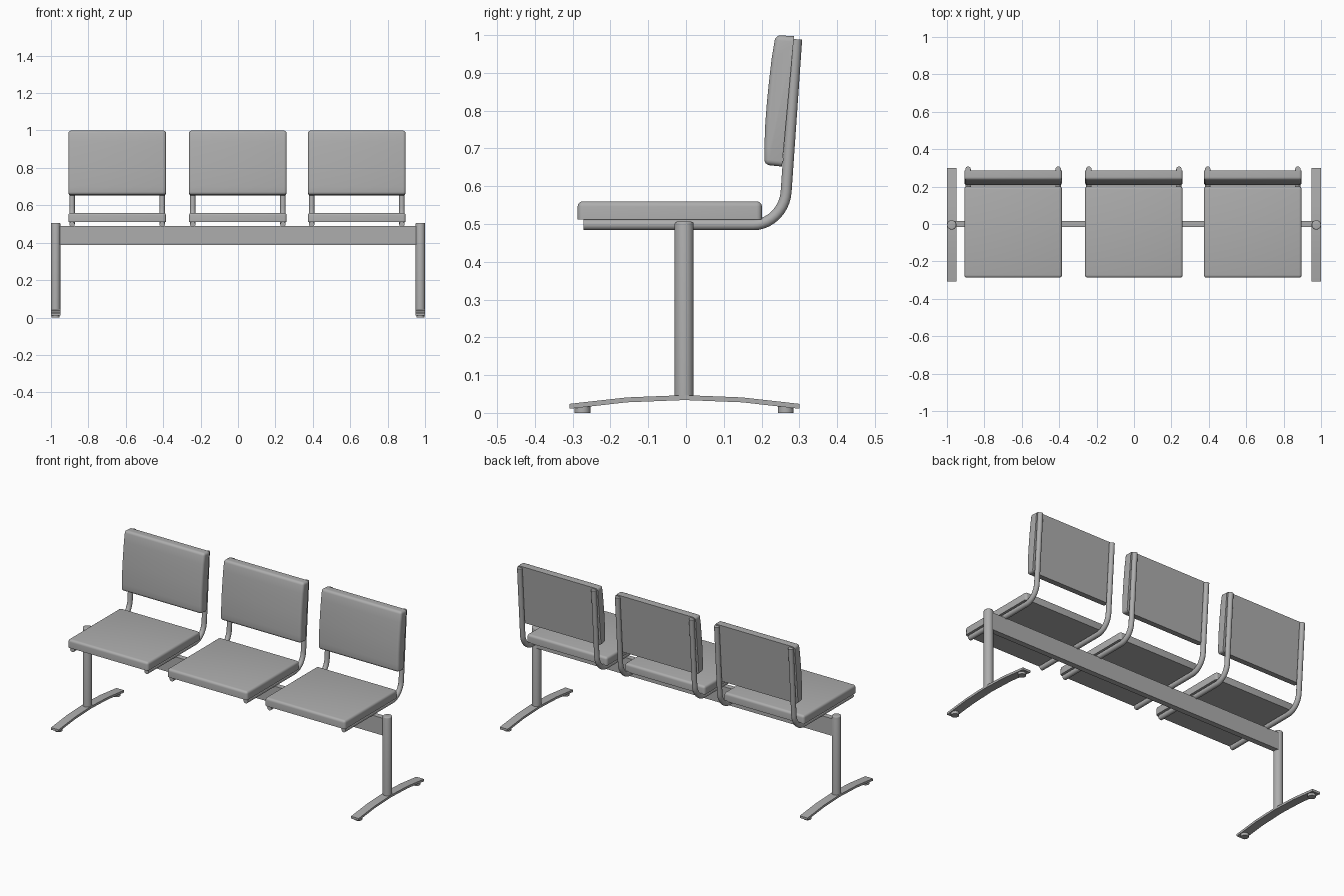
import bpy, bmesh, math
from mathutils import Vector

if "Cube" in bpy.data.objects:
    bpy.data.objects.remove(bpy.data.objects["Cube"])

grey = bpy.data.materials.new("dark_grey")
grey.diffuse_color = (0.42, 0.42, 0.42, 1)
grey.use_nodes = True
grey.node_tree.nodes["Principled BSDF"].inputs["Base Color"].default_value = grey.diffuse_color


def finish(name, bm, angle=35):
    bmesh.ops.recalc_face_normals(bm, faces=bm.faces)
    me = bpy.data.meshes.new(name)
    bm.to_mesh(me)
    bm.free()
    me.materials.append(grey)
    ob = bpy.data.objects.new(name, me)
    bpy.context.collection.objects.link(ob)
    bpy.ops.object.select_all(action='DESELECT')
    ob.select_set(True)
    bpy.context.view_layer.objects.active = ob
    bpy.ops.object.shade_smooth_by_angle(angle=math.radians(angle))
    return ob


def extrude_x(name, profile, x0, x1, bevel=0, keep_sharp=None):
    """Extrude a (y, z) profile along x, rounding the sharp edges
    except those for which keep_sharp(v1, v2) is true."""
    bm = bmesh.new()
    face = bm.faces.new([bm.verts.new((x0, y, z)) for y, z in profile])
    new = bmesh.ops.extrude_face_region(bm, geom=[face])['geom']
    bmesh.ops.translate(bm, vec=(x1 - x0, 0, 0),
                        verts=[g for g in new if isinstance(g, bmesh.types.BMVert)])
    bmesh.ops.recalc_face_normals(bm, faces=bm.faces)
    if bevel:
        edges = [e for e in bm.edges if e.calc_face_angle(0) > 0.5
                 and not keep_sharp(e.verts[0].co, e.verts[1].co)]
        bmesh.ops.bevel(bm, geom=edges, offset=bevel, segments=4,
                        profile=0.5, affect='EDGES', clamp_overlap=True)
    return finish(name, bm)


def cylinder(name, x, y, z0, z1, r, bevel=0):
    bm = bmesh.new()
    bmesh.ops.create_cone(bm, cap_ends=True, segments=32, radius1=r, radius2=r, depth=z1 - z0)
    bmesh.ops.translate(bm, verts=bm.verts, vec=(x, y, (z0 + z1) / 2))
    if bevel:
        top = [e for e in bm.edges if all(v.co.z > z1 - 1e-4 for v in e.verts)]
        bmesh.ops.bevel(bm, geom=top, offset=bevel, segments=3, profile=0.5, affect='EDGES')
    return finish(name, bm)


def tube(name, x, path, r, sides=16):
    """Sweep a circle along a (y, z) path in the plane of constant x."""
    bm = bmesh.new()
    pts = [Vector(p) for p in path]
    rings = []
    for i, p in enumerate(pts):
        t = (pts[min(i + 1, len(pts) - 1)] - pts[max(i - 1, 0)]).normalized()
        n = Vector((-t.y, t.x))
        ring = []
        for k in range(sides):
            a = 2 * math.pi * k / sides
            q = p + n * (r * math.sin(a))
            ring.append(bm.verts.new((x + r * math.cos(a), q.x, q.y)))
        rings.append(ring)
    for a, b in zip(rings, rings[1:]):
        for k in range(sides):
            j = (k + 1) % sides
            bm.faces.new((a[k], a[j], b[j], b[k]))
    bm.faces.new(rings[0])
    bm.faces.new(rings[-1])
    return finish(name, bm)


# Frame tube path: along under the seat, round the bend, up the back
start, corner, end = Vector((0.178, 0.498)), Vector((0.259, 0.498)), Vector((0.265, 0.585))
w = math.sqrt(0.5)
frame_path = [(-0.271, 0.498)]
for i in range(11):
    t = i / 10
    b0, b1, b2 = (1 - t) ** 2, 2 * t * (1 - t) * w, t * t
    frame_path.append((start * b0 + corner * b1 + end * b2) / (b0 + b1 + b2))
frame_path.append((0.293, 0.989))

seat_profile = [(-0.287, 0.512), (0.201, 0.512), (0.201, 0.56), (-0.287, 0.56)]
back_profile = [(0.254, 0.652), (0.207, 0.657), (0.2075, 0.70), (0.2095, 0.76), (0.214, 0.82),
                (0.220, 0.88), (0.227, 0.94), (0.237, 1.0), (0.286, 0.997)]


def on_seat_bottom(a, b):
    return a.z < 0.513 and b.z < 0.513


def on_pad_back(a, b):
    return a.y > 0.25 and b.y > 0.25


# Three seats
for i, cx in enumerate((-0.646, -0.001, 0.635)):
    x0, x1 = cx - 0.261, cx + 0.261
    extrude_x(f"seat_cushion_{i}", seat_profile, x0, x1, 0.014, on_seat_bottom)
    extrude_x(f"backrest_{i}", back_profile, x0, x1, 0.014, on_pad_back)
    for side, s in (("left", -1), ("right", 1)):
        tube(f"seat_frame_{side}_{i}", cx + s * 0.241, frame_path, 0.0145)

# Support beam
extrude_x("support_beam", [(-0.016, 0.388), (0.016, 0.388), (0.016, 0.489), (-0.016, 0.489)],
          -0.965, 0.965)

# Legs: post, arched foot and floor pads
arch = [(-0.304, 0.024), (-0.152, 0.041), (0, 0.047), (0.152, 0.041), (0.304, 0.024)]
foot_profile = [(y - 0.004, z) for y, z in arch] + [(y - 0.004, z - 0.013) for y, z in reversed(arch)]
for side, s in (("left", -1), ("right", 1)):
    cylinder(f"leg_post_{side}", s * 0.975, -0.005, 0.036, 0.506, 0.025, 0.005)
    extrude_x(f"foot_{side}", foot_profile, s * 0.95, s * 1.0)
    for end_name, y in (("front", -0.274), ("rear", 0.264)):
        cylinder(f"foot_pad_{side}_{end_name}", s * 0.975, y, 0, 0.018, 0.021)
